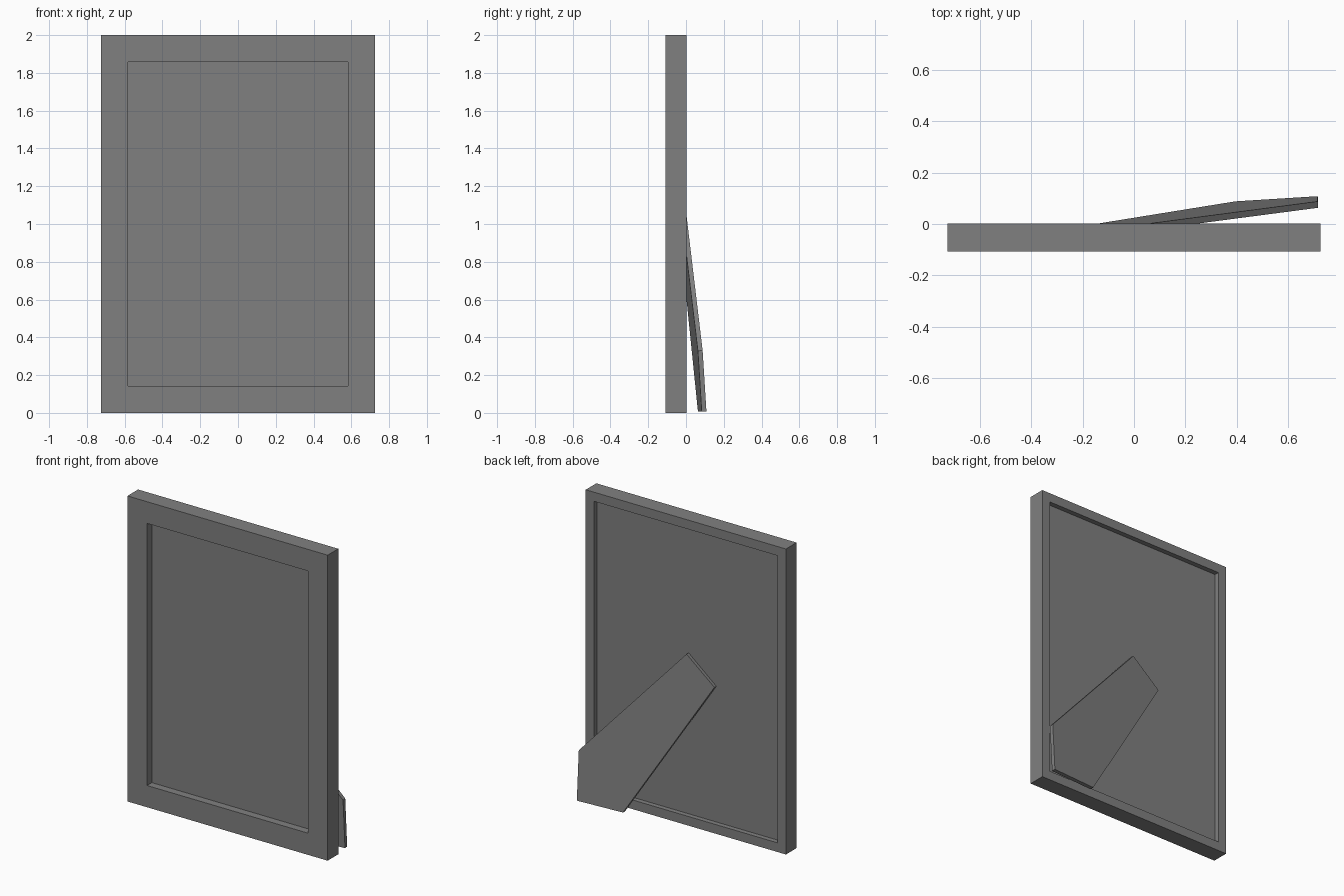
import bpy
import bmesh
from mathutils import Vector

old = bpy.data.objects.get("Cube")
if old:
    bpy.data.objects.remove(old, do_unlink=True)

grey = bpy.data.materials.new("mid_grey")
grey.use_nodes = True
colour = (0.216, 0.216, 0.216, 1)
grey.diffuse_color = colour
grey.node_tree.nodes["Principled BSDF"].inputs["Base Color"].default_value = colour

WIDTH, HEIGHT = 1.45, 2.0
FRONT, BACK = -0.108, 0.002
BOARD_FRONT, BOARD_BACK = -0.058, -0.03
REBATE, BORDER = 0.06, 0.142      # margins of the rear and front openings


def finish(bm, name):
    bmesh.ops.recalc_face_normals(bm, faces=bm.faces)
    mesh = bpy.data.meshes.new(name)
    bm.to_mesh(mesh)
    bm.free()
    mesh.materials.append(grey)
    obj = bpy.data.objects.new(name, mesh)
    bpy.context.collection.objects.link(obj)
    return obj


def rectangle(bm, margin, y):
    x = WIDTH / 2 - margin
    low, high = margin, HEIGHT - margin
    return [bm.verts.new(p) for p in
            ((-x, y, low), (x, y, low), (x, y, high), (-x, y, high))]


def bridge(bm, a, b):
    n = len(a)
    for i in range(n):
        j = (i + 1) % n
        bm.faces.new((a[i], a[j], b[j], b[i]))


# Frame: a stepped moulding profile swept round the rectangle
bm = bmesh.new()
profile = [(0, FRONT), (0, BACK), (REBATE, BACK), (REBATE, BOARD_FRONT),
           (BORDER, BOARD_FRONT), (BORDER, FRONT)]
rings = [rectangle(bm, m, y) for m, y in profile]
for i, ring in enumerate(rings):
    bridge(bm, ring, rings[(i + 1) % len(rings)])
finish(bm, "frame")

# Backing board sitting in the rebate
bm = bmesh.new()
near = rectangle(bm, REBATE, BOARD_FRONT)
far = rectangle(bm, REBATE, BOARD_BACK)
bridge(bm, near, far)
bm.faces.new(near)
bm.faces.new(far)
finish(bm, "backing_board")

# Easel stand: a tapered plate leaning out from a diagonal hinge
LEAN, OFFSET, THICKNESS = 0.0625, 0.064, 0.025
outline = [(0, 1.115), (-0.2, 0.95), (0.395, 0.008), (0.715, 0.008), (0.715, 0.33)]
normal = Vector((-LEAN, 1, LEAN)).normalized()
bm = bmesh.new()
outer = [Vector((x, OFFSET + LEAN * (x - z), z)) for x, z in outline]
outer_verts = [bm.verts.new(p) for p in outer]
inner_verts = [bm.verts.new(p - normal * THICKNESS) for p in outer]
bridge(bm, outer_verts, inner_verts)
bm.faces.new(outer_verts)
bm.faces.new(inner_verts)
finish(bm, "easel_stand")
